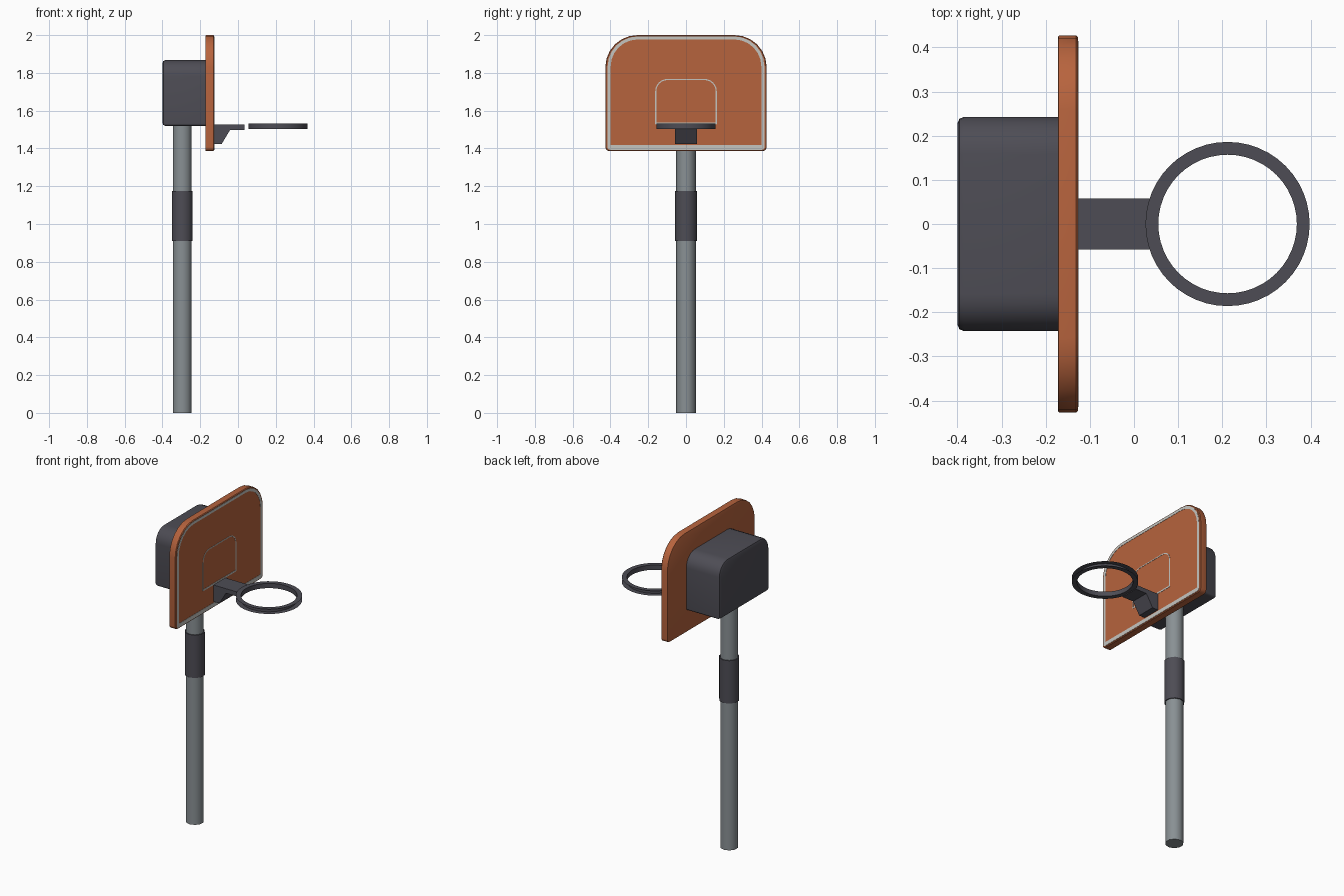
import bpy
import bmesh
from math import sin, cos, pi, radians

if "Cube" in bpy.data.objects:
    bpy.data.objects.remove(bpy.data.objects["Cube"])


def material(name, rgb):
    m = bpy.data.materials.new(name)
    m.use_nodes = True
    m.diffuse_color = (*rgb, 1)
    m.node_tree.nodes["Principled BSDF"].inputs["Base Color"].default_value = (*rgb, 1)
    return m


orange = material("orange", (0.47, 0.125, 0.047))
charcoal = material("charcoal", (0.075, 0.073, 0.09))
steel = material("steel grey", (0.25, 0.28, 0.295))
white = material("off white", (0.56, 0.56, 0.53))


def finish(name, bm, mat, smooth=None, fix_normals=True):
    if fix_normals:
        bmesh.ops.recalc_face_normals(bm, faces=bm.faces)
    mesh = bpy.data.meshes.new(name)
    bm.to_mesh(mesh)
    bm.free()
    mesh.materials.append(mat)
    ob = bpy.data.objects.new(name, mesh)
    bpy.context.collection.objects.link(ob)
    if smooth:
        bpy.ops.object.select_all(action="DESELECT")
        ob.select_set(True)
        bpy.context.view_layer.objects.active = ob
        bpy.ops.object.shade_smooth_by_angle(angle=radians(smooth))
    return ob


def outline(half, low, high, r_top, r_low, steps=6):
    """Rounded rectangle in the y-z plane with separate top and bottom radii."""
    corners = [(1, high, r_top, 0), (-1, high, r_top, 1),
               (-1, low, r_low, 2), (1, low, r_low, 3)]
    pts = []
    for side, z, r, quarter in corners:
        cy = side * (half - r)
        cz = z - r if quarter < 2 else z + r
        for i in range(steps + 1):
            a = (quarter + i / steps) * pi / 2
            pts.append((cy + r * cos(a), cz + r * sin(a)))
    return pts


def bridge(bm, a, b):
    for i in range(len(a)):
        j = (i + 1) % len(a)
        bm.faces.new((a[i], a[j], b[j], b[i]))


def loft(name, sections, mat, smooth=None, capped=True):
    """Join (x, outline) sections; uncapped sections close into a band."""
    bm = bmesh.new()
    rings = [[bm.verts.new((x, y, z)) for y, z in pts] for x, pts in sections]
    for a, b in zip(rings, rings[1:]):
        bridge(bm, a, b)
    if capped:
        bm.faces.new(rings[0])
        bm.faces.new(rings[-1])
    else:
        bridge(bm, rings[-1], rings[0])
    return finish(name, bm, mat, smooth)


def rounded_slab(name, x0, x1, back, front, half, low, high, r_top, r_low, mat, smooth):
    def at(x, inset):
        return x, outline(half - inset, low + inset, high - inset,
                          r_top - inset, max(r_low - inset, 0.004))
    sections = [at(x0, back), at(x0 + back * 0.3, back * 0.3), at(x0 + back, 0),
                at(x1 - front, 0), at(x1, front)]
    loft(name, sections, mat, smooth)


def stripe(name, half, low, high, r_top, r_low, w, w_low):
    outer = outline(half, low, high, r_top, r_low)
    inner = outline(half - w, low + w_low, high - w, r_top - w, max(r_low - w, 0.002))
    x0, x1 = -0.129, -0.1255
    loft(name, [(x0, outer), (x1, outer), (x1, inner), (x0, inner)], white, capped=False)


def cylinder(name, radius, z0, z1, mat, sides=10):
    bm = bmesh.new()
    bmesh.ops.create_cone(bm, cap_ends=True, segments=sides, radius1=radius,
                          radius2=radius, depth=z1 - z0)
    bmesh.ops.translate(bm, verts=bm.verts, vec=(-0.295, 0, (z0 + z1) / 2))
    return finish(name, bm, mat, 40)


# Post and its sleeve
cylinder("post", 0.052, 0, 1.54, steel)
cylinder("post_sleeve", 0.058, 0.91, 1.175, charcoal)

# Housing behind the board, and the board
rounded_slab("rear_housing", -0.4, -0.168, 0.015, 0.001, 0.243, 1.52, 1.867,
             0.085, 0.012, charcoal, 35)
rounded_slab("backboard", -0.172, -0.127, 0.003, 0.004, 0.427, 1.386, 2.0,
             0.17, 0.022, orange, 30)

# Painted lines
stripe("border_stripe", 0.415, 1.393, 1.993, 0.16, 0.012, 0.016, 0.024)
stripe("target_stripe", 0.163, 1.527, 1.768, 0.065, 0.004, 0.006, 0.01)

# Bracket: side profile extruded across y
profile = [(-0.128, 1.526), (0.035, 1.526), (0.035, 1.498),
           (-0.042, 1.498), (-0.087, 1.423), (-0.128, 1.423)]
bm = bmesh.new()
sides = [[bm.verts.new((x, y, z)) for x, z in profile] for y in (-0.058, 0.058)]
bridge(bm, *sides)
for s in sides:
    bm.faces.new(s)
finish("hoop_bracket", bm, charcoal)

# Hoop: channel ring, open on the outside
bm = bmesh.new()
n = 48
loops = [[bm.verts.new((0.212 + r * cos(2 * pi * i / n), r * sin(2 * pi * i / n), z))
          for i in range(n)]
         for r, z in ((0.186, 1.502), (0.157, 1.502), (0.157, 1.531), (0.186, 1.531))]
for a, b in zip(loops, loops[1:]):
    bridge(bm, b, a)
for f in bm.faces:
    f.normal_update()
if sum(f.normal.z for f in bm.faces if f.calc_center_median().z > 1.53) < 0:
    bmesh.ops.reverse_faces(bm, faces=bm.faces)
finish("hoop", bm, charcoal, 30, fix_normals=False)
